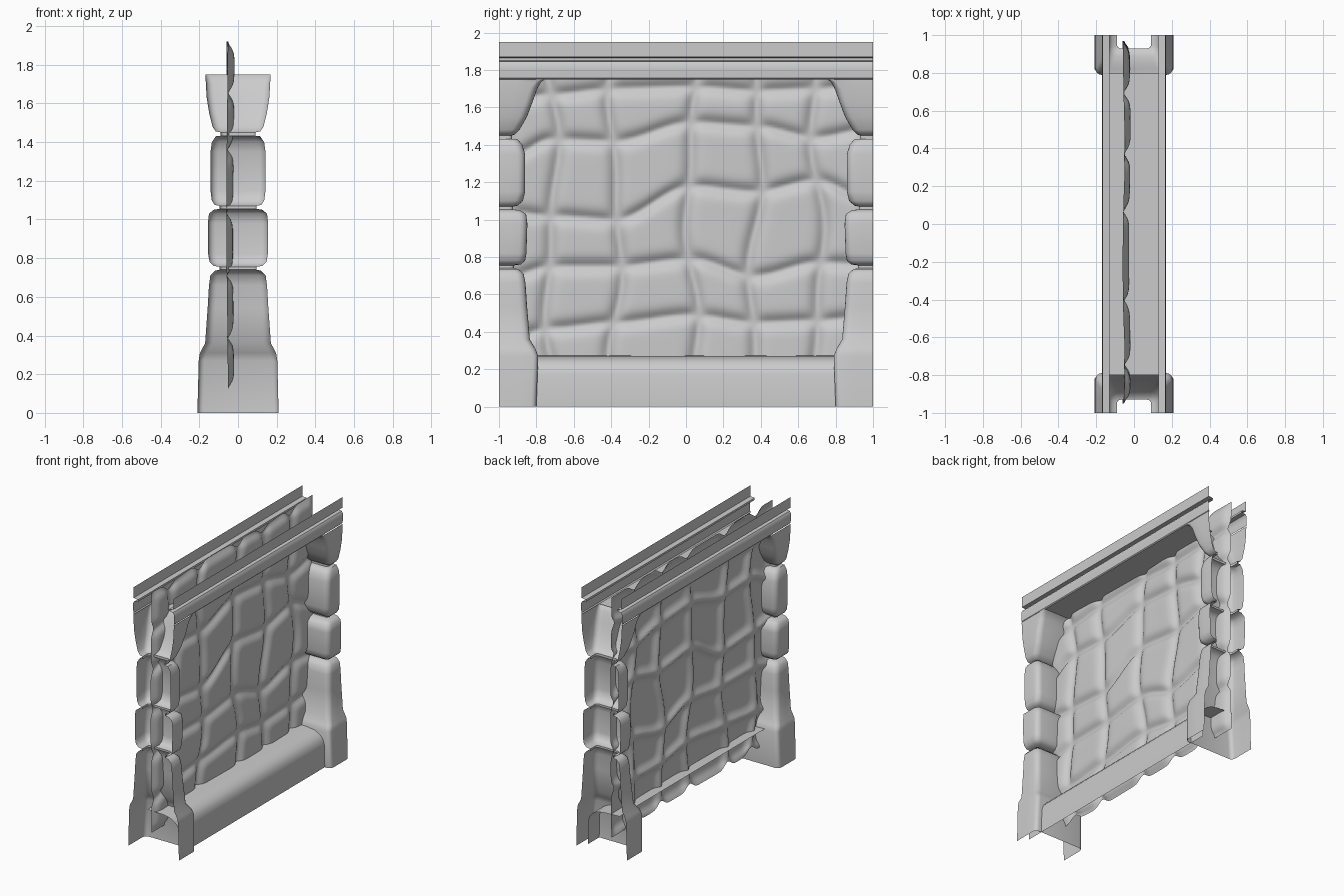
import bpy, bmesh, math

if "Cube" in bpy.data.objects:
    bpy.data.objects.remove(bpy.data.objects["Cube"])


def make(name, verts, faces, angle=40):
    me = bpy.data.meshes.new(name)
    me.from_pydata(verts, [], faces)
    me.update()
    ob = bpy.data.objects.new(name, me)
    bpy.context.collection.objects.link(ob)
    bpy.ops.object.select_all(action='DESELECT')
    ob.select_set(True)
    bpy.context.view_layer.objects.active = ob
    bpy.ops.object.shade_smooth_by_angle(angle=math.radians(angle))
    return ob


def quads(rows, cols, flip=False):
    out = []
    for i in range(rows - 1):
        for j in range(cols - 1):
            a = i * cols + j
            f = (a, a + 1, a + cols + 1, a + cols)
            out.append(f[::-1] if flip else f)
    return out


def strip(name, profile, half_len, flip=False):
    # sheet: (x, z) profile swept along y
    verts = [(x, y, z) for x, z in profile for y in (-half_len, half_len)]
    return make(name, verts, quads(len(profile), 2, flip))


def lerp_list(xs, ys, x):
    for k in range(len(xs) - 1):
        if x <= xs[k + 1] or k == len(xs) - 2:
            t = (x - xs[k]) / (xs[k + 1] - xs[k])
            t = max(0, min(1, t))
            t = t * t * (3 - 2 * t)
            return ys[k] + (ys[k + 1] - ys[k]) * t


# End pillars: stacked-stone shells, open toward the wall ends
# each ring: z, half width, inner face |y|, corner radius
rings = [
    (0.00, .210, .80, .03), (0.27, .203, .79, .03), (0.31, .197, .805, .035),
    (0.36, .170, .835, .04), (0.54, .157, .85, .04), (0.66, .150, .858, .04),
    (0.71, .143, .868, .04), (0.735, .120, .895, .03), (0.74, .095, .92, .02),
    (0.755, .095, .92, .02), (0.76, .125, .885, .03), (0.78, .147, .86, .04),
    (0.82, .154, .853, .04), (0.98, .156, .848, .04), (1.03, .150, .855, .04),
    (1.05, .125, .885, .03), (1.055, .095, .925, .02), (1.07, .095, .925, .02),
    (1.075, .120, .90, .03), (1.10, .136, .872, .04), (1.15, .142, .86, .04),
    (1.35, .142, .86, .04), (1.40, .135, .875, .04), (1.43, .115, .90, .03),
    (1.432, .090, .93, .02), (1.45, .090, .93, .02), (1.455, .115, .915, .03),
    (1.48, .132, .89, .04), (1.55, .149, .85, .04), (1.63, .162, .82, .04),
    (1.70, .166, .795, .04), (1.735, .168, .775, .03), (1.75, .168, .755, .02),
]


def pillar(name, side):
    verts = []
    for z, w, d, r in rings:
        half = [(w, 1.0), (w, .5 + .5 * (d + r))]
        half += [(w - r + r * math.cos(a), d + r - r * math.sin(a))
                 for a in (k * math.pi / 8 for k in range(5))]
        sec = half + [(-x, y) for x, y in reversed(half)]
        verts += [(x, side * y, z) for x, y in sec]
    return make(name, verts, quads(len(rings), 14, side > 0), 50)


pillar("front_pillar", -1)
pillar("back_pillar", 1)

# Top beam faces with a grooved cornice, one per side
for name, s in (("right_beam", 1), ("left_beam", -1)):
    prof = [(.160, 1.75), (.168, 1.757), (.170, 1.80), (.170, 1.83),
            (.160, 1.845), (.130, 1.85), (.130, 1.865), (.165, 1.87), (.166, 1.95)]
    strip(name, [(s * x, z) for x, z in prof], 1.0, s > 0)

# Underside of the beam
strip("beam_underside", [(-.162, 1.75), (.162, 1.75)], .80)

# Rounded sill at the foot of the wall
strip("sill", [(.160, 0), (.160, .17), (.150, .21), (.125, .24), (.085, .26),
               (.03, .27), (-.10, .275)], .93, True)

# Rubble stone panel: height field with joints around irregular stones
node_y = [-.95, -.72, -.38, .03, .37, .70, .97]
joints = [
    [.12, .13, .12, .12, .12, .13, .12],
    [.37, .42, .45, .49, .45, .46, .48],
    [.70, .75, .75, .79, .70, .77, .76],
    [1.04, 1.02, 1.00, 1.18, 1.15, 1.21, 1.12],
    [1.34, 1.43, 1.42, 1.52, 1.50, 1.44, 1.48],
    [1.64, 1.67, 1.70, 1.71, 1.69, 1.70, 1.72],
    [1.92, 1.91, 1.92, 1.92, 1.91, 1.92, 1.92],
]


def column_edges(z):
    out = []
    for k, y in enumerate(node_y):
        amp = 0 if k in (0, len(node_y) - 1) else .03
        out.append(y + amp * math.sin(4.3 * z + 2.1 * k) + amp * .5 * math.sin(9 * z + k))
    return out


def relief(y, z):
    dy = min(abs(y - e) for e in column_edges(z))
    dz = min(abs(z - lerp_list(node_y, j, y)) for j in joints)
    bump = (1 - math.exp(-(dy / .035) ** 1.6)) * (1 - math.exp(-(dz / .035) ** 1.6))
    return bump


NY, NZ = 130, 120
verts = []
for i in range(NZ):
    for j in range(NY):
        y = -.95 + 1.92 * j / (NY - 1)
        z = .12 + 1.80 * i / (NZ - 1)
        b = relief(y, z)
        x = -.056 + .034 * b + .004 * math.sin(5 * y + 3 * z)
        # scalloped outline where joints meet the border
        dz = min(abs(z - lerp_list(node_y, q, y)) for q in joints[1:-1])
        dy = min(abs(y - e) for e in column_edges(z)[1:-1])
        ny = y * (1 - .05 * math.exp(-(dz / .04) ** 2) * abs(y) ** 12)
        c = (z - 1.02) / .9
        nz = z - .045 * c * math.exp(-(dy / .05) ** 2) * abs(c) ** 12
        verts.append((x, ny, nz))
make("stone_panel", verts, quads(NZ, NY), 60)
